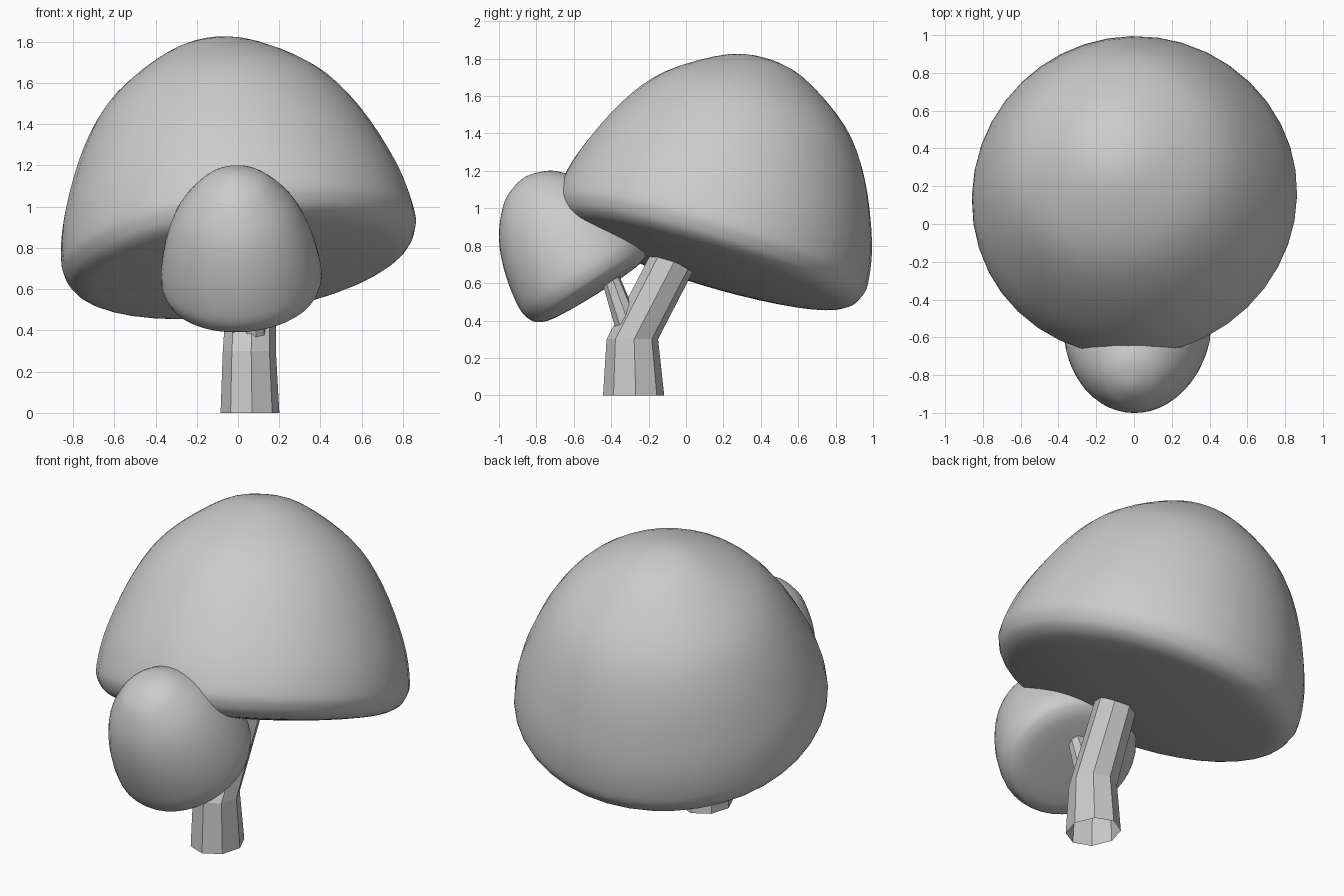
import bpy, bmesh, math
from mathutils import Vector

if "Cube" in bpy.data.objects:
    bpy.data.objects.remove(bpy.data.objects["Cube"])

Z = Vector((0, 0, 1))


def loft(name, rings, sides, turn=0.0, smooth=False):
    """Skin rings given as (centre, axis, radius_x, radius_y)."""
    bm = bmesh.new()
    loops = []
    for centre, axis, rx, ry in rings:
        rot = Z.rotation_difference(Vector(axis).normalized())
        loop = []
        for i in range(sides):
            a = turn + 2 * math.pi * i / sides
            p = Vector((rx * math.cos(a), ry * math.sin(a), 0))
            loop.append(bm.verts.new(Vector(centre) + rot @ p))
        loops.append(loop)
    for lo, hi in zip(loops, loops[1:]):
        for i in range(sides):
            j = (i + 1) % sides
            bm.faces.new((lo[i], lo[j], hi[j], hi[i]))
    bmesh.ops.remove_doubles(bm, verts=bm.verts, dist=1e-5)
    bmesh.ops.recalc_face_normals(bm, faces=bm.faces)
    for f in bm.faces:
        f.smooth = smooth
    mesh = bpy.data.meshes.new(name)
    bm.to_mesh(mesh)
    bm.free()
    obj = bpy.data.objects.new(name, mesh)
    bpy.context.collection.objects.link(obj)
    return obj


def smooth_profile(pts, steps=4):
    """Catmull-Rom curve through (radius, height), mirrored at both poles."""
    p = [Vector(q) for q in pts]
    p = [Vector((-p[1].x, p[1].y))] + p + [Vector((-p[-2].x, p[-2].y))]
    out = []
    for a, b, c, d in zip(p, p[1:], p[2:], p[3:]):
        for k in range(steps):
            t = k / steps
            out.append(0.5 * (2 * b + (c - a) * t + (2 * a - 5 * b + 4 * c - d) * t * t
                              + (3 * b - a - 3 * c + d) * t ** 3))
    return out + [p[-2]]


def cap(name, centre, axis, pts):
    axis = Vector(axis).normalized()
    rings = [(Vector(centre) + axis * q.y, axis, max(q.x, 0), max(q.x, 0))
             for q in smooth_profile(pts)]
    return loft(name, rings, 40, smooth=True)


# Large tilted cap
cap("large_cap", (0.0, 0.146, 0.854), (-0.139, 0.292, 0.95),
    [(0, -0.225), (0.4, -0.21), (0.7, -0.175), (0.8, -0.145), (0.85, -0.09), (0.866, 0),
     (0.82, 0.22), (0.685, 0.53), (0.51, 0.76), (0.22, 0.95), (0, 0.99)])

# Small cap leaning to the front
cap("small_cap", (0.015, -0.563, 0.676), (-0.06, -0.53, 0.85),
    [(0, -0.15), (0.25, -0.145), (0.336, -0.125), (0.375, -0.085), (0.39, 0),
     (0.357, 0.19), (0.285, 0.37), (0.175, 0.505), (0.09, 0.555), (0, 0.575)])

# Faceted bent stem, open at both ends
loft("main_stem", [((0.058, -0.28, 0), (0, 0, 1), 0.143, 0.164),
                   ((0.055, -0.287, 0.3), (0, 0, 1), 0.129, 0.138),
                   ((0.07, -0.07, 0.72), (0, 0.48, 0.87), 0.115, 0.122)],
     8, turn=math.radians(4))

# Small faceted side stem
loft("side_stem", [((0.078, -0.32, 0.39), (0, -0.335, 0.94), 0.06, 0.065),
                   ((0.075, -0.407, 0.635), (0, -0.4, 0.9), 0.045, 0.049)],
     8, turn=math.radians(10))
